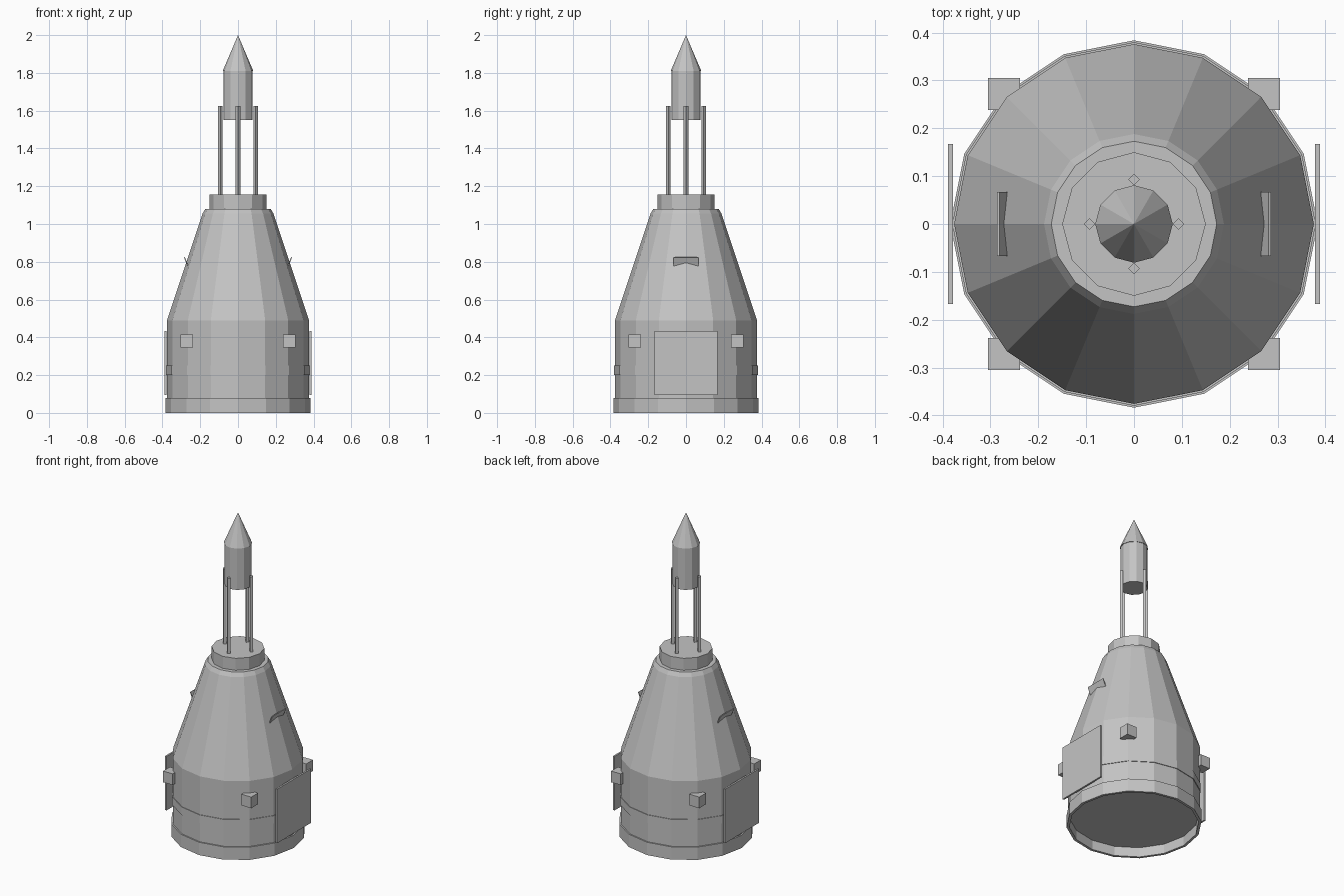
import bpy, bmesh, math
from mathutils import Matrix

if "Cube" in bpy.data.objects:
    bpy.data.objects.remove(bpy.data.objects["Cube"])

grey = bpy.data.materials.new("hull grey")
grey.diffuse_color = (0.55, 0.55, 0.55, 1)
grey.use_nodes = True
grey.node_tree.nodes["Principled BSDF"].inputs["Base Color"].default_value = grey.diffuse_color


def finish(name, bm):
    bmesh.ops.recalc_face_normals(bm, faces=bm.faces)
    me = bpy.data.meshes.new(name)
    bm.to_mesh(me)
    bm.free()
    me.materials.append(grey)
    ob = bpy.data.objects.new(name, me)
    bpy.context.collection.objects.link(ob)
    return ob


def lathe(name, profile, sides, x=0, y=0, closed=False):
    """Faceted solid of revolution from (radius, z) points."""
    bm = bmesh.new()
    rings = []
    for r, z in profile:
        n = sides if r > 0 else 1
        rings.append([bm.verts.new((x + r * math.cos(2 * math.pi * i / sides),
                                    y + r * math.sin(2 * math.pi * i / sides), z))
                      for i in range(n)])
    pairs = list(zip(rings, rings[1:]))
    if closed:
        pairs.append((rings[-1], rings[0]))
    for a, b in pairs:
        for i in range(sides):
            j = (i + 1) % sides
            if len(b) == 1:
                bm.faces.new((a[i], a[j], b[0]))
            else:
                bm.faces.new((a[i], a[j], b[j], b[i]))
    if not closed:
        for ring in (rings[0], rings[-1]):
            if len(ring) > 1:
                bm.faces.new(ring)
    return finish(name, bm)


def box(name, centre, size, tilt=0):
    bm = bmesh.new()
    m = (Matrix.Translation(centre) @ Matrix.Rotation(tilt, 4, 'Y')
         @ Matrix.Diagonal((*size, 1)))
    bmesh.ops.create_cube(bm, size=1, matrix=m)
    return finish(name, bm)


# Capsule hull with tapered upper section and chamfered top
lathe("capsule_hull", [(0.376, 0.06), (0.376, 0.49), (0.188, 1.055), (0.173, 1.08)], 16)
# Open skirt around the base and raised belt
lathe("base_skirt", [(0.384, 0), (0.384, 0.08), (0.368, 0.08), (0.368, 0)], 16, closed=True)
lathe("hull_belt", [(0.380, 0.20), (0.380, 0.25), (0.37, 0.25), (0.37, 0.20)], 16, closed=True)

# Docking collar and escape tower
lathe("docking_collar", [(0.15, 1.07), (0.15, 1.155)], 12)
for k in range(4):
    a = k * math.pi / 2
    lathe("tower_post", [(0.012, 1.15), (0.012, 1.625)], 4,
          0.093 * math.cos(a), 0.093 * math.sin(a))
lathe("escape_motor", [(0.078, 1.55), (0.078, 1.81)], 12)
lathe("nose_cone", [(0.081, 1.81), (0, 2.0)], 12)

# Side panels, window visors and thruster blocks
for s in (-1, 1):
    box("side_panel", (s * 0.3835, 0, 0.265), (0.011, 0.335, 0.338))
    box("window_visor", (s * 0.274, 0, 0.80), (0.005, 0.134, 0.052), s * math.radians(22))
    for t in (-1, 1):
        box("thruster_block", (s * 0.272, t * 0.272, 0.38), (0.067, 0.067, 0.07))
